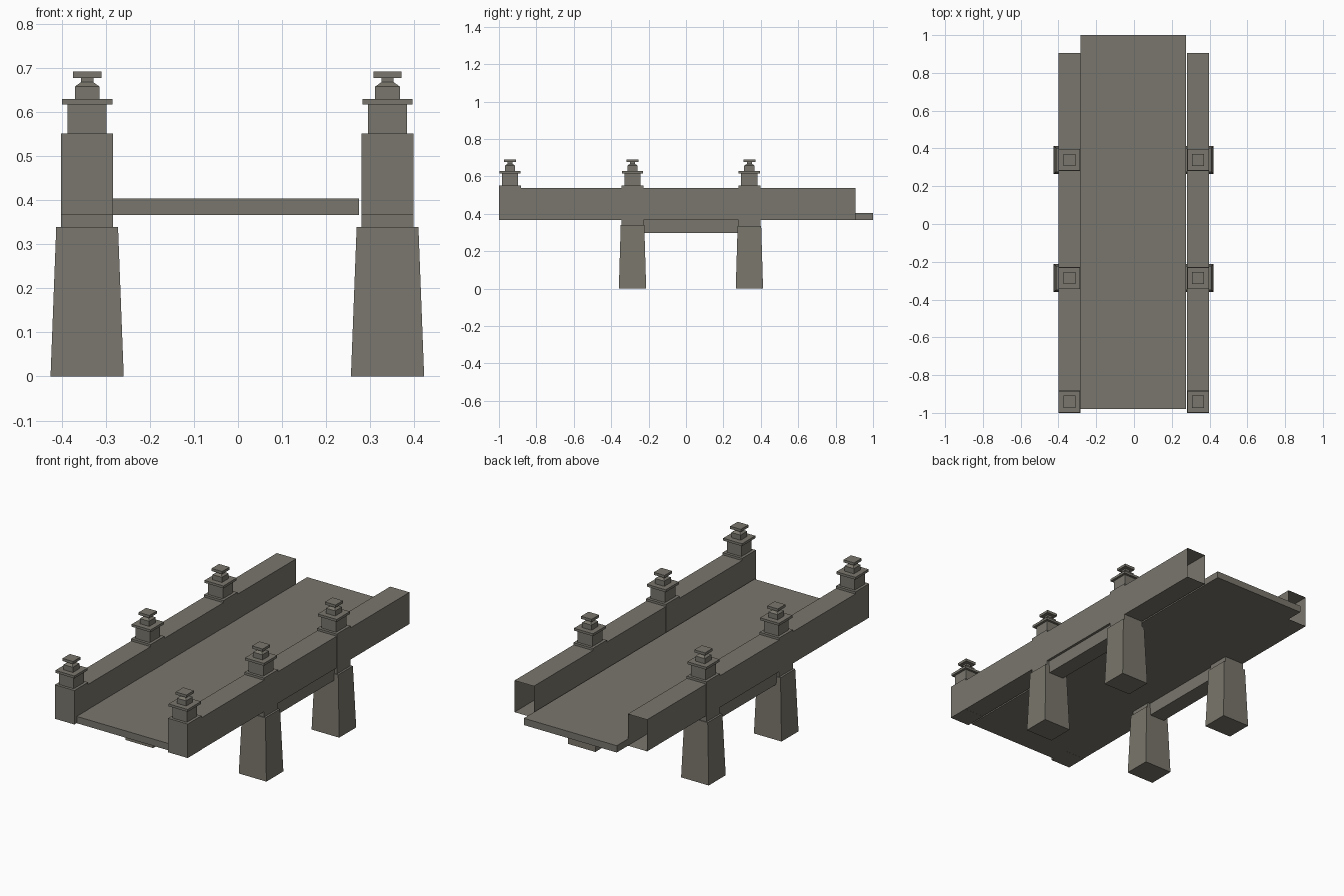
import bpy, bmesh

if "Cube" in bpy.data.objects:
    bpy.data.objects.remove(bpy.data.objects["Cube"])

stone = bpy.data.materials.new("weathered grey stone")
stone.diffuse_color = (0.19, 0.18, 0.15, 1)
stone.use_nodes = True
stone.node_tree.nodes["Principled BSDF"].inputs["Base Color"].default_value = stone.diffuse_color


def loft(name, cx, cy, rings, cap_bottom=True):
    """Stack of rectangular rings (half x, half y, z) joined into one solid."""
    bm = bmesh.new()
    loops = []
    for hx, hy, z in rings:
        loops.append([bm.verts.new((cx + sx * hx, cy + sy * hy, z))
                      for sx, sy in ((-1, -1), (1, -1), (1, 1), (-1, 1))])
    for a, b in zip(loops, loops[1:]):
        for i in range(4):
            j = (i + 1) % 4
            bm.faces.new((a[i], a[j], b[j], b[i]))
    if cap_bottom:
        bm.faces.new(loops[0][::-1])
    bm.faces.new(loops[-1])
    return finish(name, bm)


def finish(name, bm):
    mesh = bpy.data.meshes.new(name)
    bm.to_mesh(mesh)
    bm.free()
    mesh.materials.append(stone)
    ob = bpy.data.objects.new(name, mesh)
    bpy.context.collection.objects.link(ob)
    return ob


def box(name, x0, x1, y0, y1, z0, z1, open_back=False):
    ob = loft(name, (x0 + x1) / 2, (y0 + y1) / 2,
              [((x1 - x0) / 2, (y1 - y0) / 2, z) for z in (z0, z1)])
    if open_back:
        bm = bmesh.new()
        bm.from_mesh(ob.data)
        bm.normal_update()
        back = [f for f in bm.faces if f.normal.y > 0.9]
        bmesh.ops.delete(bm, geom=back, context='FACES_ONLY')
        bm.to_mesh(ob.data)
        bm.free()
    return ob


# Flat walkway
box("deck", -0.284, 0.274, -0.98, 1.0, 0.366, 0.403)

# Half width and height of each step of the post ornament
finial = [(0.044, 0.545), (0.044, 0.616), (0.057, 0.616), (0.057, 0.629),
          (0.028, 0.629), (0.028, 0.657), (0.014, 0.667), (0.014, 0.677),
          (0.032, 0.677), (0.032, 0.691)]

for side, cx in (("left", -0.342), ("right", 0.339)):
    # Hollow parapet, open at the back end
    box(side + "_parapet", cx - 0.058, cx + 0.058, -0.999, 0.905,
        0.367, 0.539, open_back=True)
    # Beam under the parapet, between the legs
    box(side + "_beam", cx - 0.045, cx + 0.045, -0.23, 0.285, 0.297, 0.3665)
    for i, cy in enumerate((-0.941, -0.286, 0.339)):
        # Post block and stepped ornament
        low = 0.3665 if i == 0 else 0.33
        loft(f"{side}_post_{i}", cx, cy, [(0.059, 0.059, low), (0.059, 0.059, 0.551)])
        loft(f"{side}_finial_{i}", cx, cy, [(h, h, z) for h, z in finial])
        # Tapered leg
        if i:
            top = 0.339 if i == 1 else 0.334
            loft(f"{side}_leg_{i}", cx, cy,
                 [(0.083, 0.073, 0.0), (0.070, 0.063, top)])
